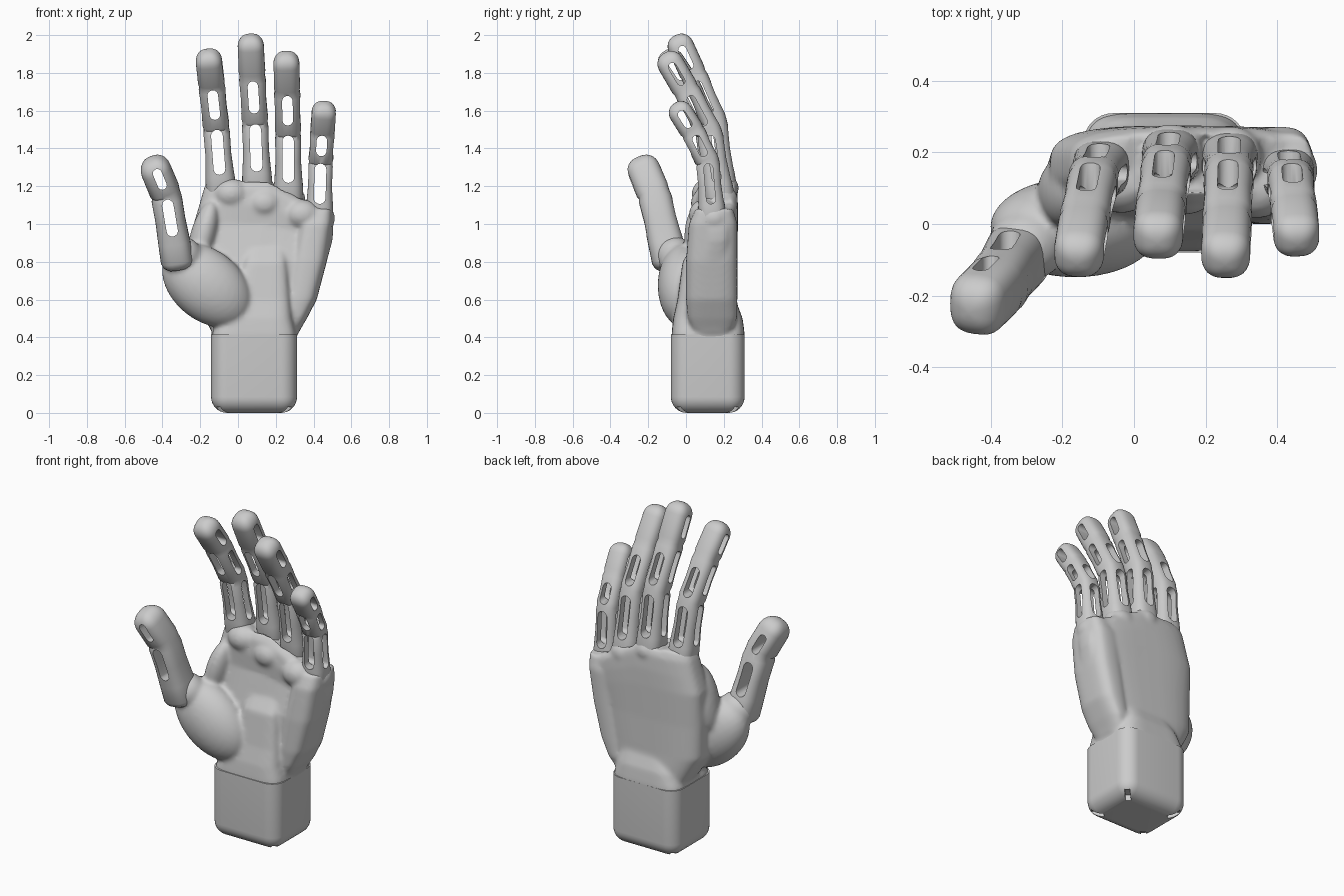
import bpy, bmesh, math
from mathutils import Vector, Matrix

if "Cube" in bpy.data.objects:
    bpy.data.objects.remove(bpy.data.objects["Cube"])

X, Y = Vector((1, 0, 0)), Vector((0, 1, 0))

grey = bpy.data.materials.new("light_grey")
grey.use_nodes = True
grey.diffuse_color = (0.6, 0.6, 0.6, 1)
grey.node_tree.nodes["Principled BSDF"].inputs["Base Color"].default_value = grey.diffuse_color


def superellipse(c, u, v, n=3.0, count=32):
    """Ring of points around c with half axes u and v."""
    ring = []
    for i in range(count):
        a = 2 * math.pi * i / count
        ca, sa = math.cos(a), math.sin(a)
        ring.append(c + u * math.copysign(abs(ca) ** (2 / n), ca)
                    + v * math.copysign(abs(sa) ** (2 / n), sa))
    return ring


def loft(bm, rings):
    """Skin a list of rings and cap both ends."""
    loops = [[bm.verts.new(p) for p in r] for r in rings]
    count = len(loops[0])
    for a, b in zip(loops, loops[1:]):
        for i in range(count):
            j = (i + 1) % count
            bm.faces.new((a[i], a[j], b[j], b[i]))
    bm.faces.new(loops[0][::-1])
    bm.faces.new(loops[-1])


def make(name, bm):
    bmesh.ops.recalc_face_normals(bm, faces=bm.faces)
    mesh = bpy.data.meshes.new(name)
    bm.to_mesh(mesh)
    bm.free()
    mesh.materials.append(grey)
    obj = bpy.data.objects.new(name, mesh)
    bpy.context.collection.objects.link(obj)
    return obj


def finish(obj, cutters=(), angle=40):
    """Cut the openings, bake the modifiers and shade smooth."""
    for c in cutters:
        mod = obj.modifiers.new("opening", 'BOOLEAN')
        mod.operation, mod.solver, mod.object = 'DIFFERENCE', 'EXACT', c
    deps = bpy.context.evaluated_depsgraph_get()
    deps.update()
    mesh = bpy.data.meshes.new_from_object(obj.evaluated_get(deps))
    obj.modifiers.clear()
    obj.data = mesh
    for p in mesh.polygons:
        p.use_smooth = True
    mesh.set_sharp_from_angle(angle=math.radians(angle))
    for c in cutters:
        bpy.data.objects.remove(c)


def slot_cutter(a, b, depth, radius):
    """Round-ended slot from a to b, running through along depth."""
    along = b - a
    along -= depth * along.dot(depth)
    along.normalize()
    side = depth.cross(along)
    outline = []
    for end, start, sign in ((b, 0, -1), (a, math.pi, 1)):
        inner = end + along * radius * sign
        for k in range(9):
            t = start + math.pi * k / 8
            outline.append(inner + side * radius * math.cos(t) + along * radius * math.sin(t))
    bm = bmesh.new()
    mid = (a + b) / 2
    flat = [p - depth * (p - mid).dot(depth) for p in outline]
    loft(bm, [[p - depth * 0.25 for p in flat], [p + depth * 0.25 for p in flat]])
    cutter = make("slot_cutter", bm)
    cutter.hide_render = True
    return cutter


def finger(name, points, rx, ry, flare, spans, slots):
    """Jointed tube with a rounded tip and slots through each segment."""
    pts = [Vector(p) for p in points]
    dirs = [(b - a).normalized() for a, b in zip(pts, pts[1:])]
    last = len(dirs) - 1
    stations = [(0, 0, flare * 0.7), (0, 0.04, flare * 0.9), (0, 0.1, flare),
                (0, 0.35, 1 + (flare - 1) * 0.6), (0, 0.65, 1.0), (0, 0.92, 1.02)]
    for s in range(1, last + 1):
        stations += [(s, 0, 0.95), (s, 0.1, 1.01)]
        if s < last:
            stations += [(s, 0.5, 0.97), (s, 0.9, 1.01)]
    tip = rx / (pts[-1] - pts[-2]).length
    for k in range(9):
        t = math.pi / 2 * k / 8
        stations.append((last, 1 - tip * (1 - math.sin(t)), max(math.cos(t) ** 0.85, 0.06)))
    rings = []
    for s, f, scale in stations:
        d = dirs[s] if f or not s else (dirs[s] + dirs[s - 1]).normalized()
        u = (X - d * d.x).normalized()
        c = pts[s].lerp(pts[s + 1], f)
        rings.append(superellipse(c, u * rx * scale, d.cross(u) * ry * scale, 2.7))
    bm = bmesh.new()
    loft(bm, rings)
    cutters = []
    for s, depth, radius in slots:
        lo, hi = spans[s]
        cutters.append(slot_cutter(pts[s].lerp(pts[s + 1], lo), pts[s].lerp(pts[s + 1], hi), depth, radius))
    finish(make(name, bm), cutters)


# Four fingers, each with front slots in two segments and side slots in three
finger_slots = [(0, Y, 0.031), (1, Y, 0.028), (0, X, 0.024), (1, X, 0.022), (2, X, 0.022)]
spans = [(0.36, 0.97), (0.18, 0.86), (0.14, 0.72)]
fingers = {
    "index_finger": ([(-.085, .165, 1.12), (-.115, .115, 1.51), (-.14, .0, 1.74), (-.16, -.115, 1.915)], .07, .07),
    "middle_finger": ([(.105, .195, 1.13), (.09, .15, 1.54), (.075, .04, 1.79), (.065, -.055, 2.0)], .07, .07),
    "ring_finger": ([(.268, .19, 1.07), (.265, .125, 1.48), (.26, .0, 1.71), (.255, -.115, 1.905)], .069, .07),
    "little_finger": ([(.428, .145, .98), (.438, .115, 1.33), (.447, .035, 1.49), (.458, -.06, 1.64)], .065, .064),
}
for name, (points, rx, ry) in fingers.items():
    finger(name, points, rx, ry, 1.17, spans, finger_slots)

# Thumb, with a front slot in each of its two segments
finger("thumb", [(-.315, -.075, .77), (-.382, -.17, 1.16), (-.462, -.25, 1.35)], .08, .088, 1.1,
       [(.42, .92), (.12, .68)], [(0, Y, .03), (1, Y, .024)])

# Palm: lofted body, outer heel, wrist wedge and muscle pads fused into one skin
palm = bmesh.new()


def body(sections, n, slope=0.0):
    rings = []
    for z, x0, x1, y0, y1 in sections:
        c = Vector(((x0 + x1) / 2, (y0 + y1) / 2, z))
        ring = superellipse(c, X * (x1 - x0) / 2, Y * (y1 - y0) / 2, n, 48)
        for p in ring:
            p.z -= slope * max(0, p.x - 0.15) * max(0, z - 0.8)
        rings.append(ring)
    loft(palm, rings)


body([(.40, -.12, .28, .03, .28), (.5, -.18, .35, .01, .275), (.6, -.235, .41, .01, .27),
      (.8, -.24, .47, .015, .27), (1.0, -.235, .5, .055, .275), (1.1, -.205, .505, .05, .275),
      (1.19, -.18, .5, .06, .27), (1.235, -.16, .475, .09, .25)], 3.2, 1.25)
body([(.42, .26, .32, .06, .22), (.45, .25, .335, .03, .25), (.5, .24, .365, .01, .27),
      (.6, .25, .417, .0, .272), (.8, .28, .47, .0, .272), (1.0, .32, .5, .015, .272),
      (1.08, .36, .5, .05, .25)], 3)
body([(.36, -.14, .31, -.076, .31), (.42, -.14, .31, -.076, .31), (.5, -.1, .29, -.068, .3),
      (.6, -.04, .28, -.045, .262), (.8, .03, .26, -.018, .2), (.9, .05, .25, .045, .2)], 5)


def pad(center, radii, tilt=0.0):
    m = Matrix.Translation(center) @ Matrix.Rotation(tilt, 4, 'Y') @ Matrix.Diagonal((*radii, 1))
    bmesh.ops.create_uvsphere(palm, u_segments=32, v_segments=16, radius=1, matrix=m)


pad((-.165, -.01, .675), (.27, .14, .185), math.radians(40))   # thumb muscle
pad((-.3, -.06, .83), (.11, .1, .105))                         # thumb root
pad((-.185, .09, .93), (.07, .1, .2), math.radians(15))        # thumb web
for x, y, z in ((-.035, .11, 1.16), (.14, .105, 1.11), (.34, .095, 1.05)):
    pad((x, y, z), (.095, .08, .08))                           # finger pads
for x, y, z in ((-.085, .165, 1.18), (.105, .195, 1.19), (.268, .19, 1.13), (.425, .15, 1.03)):
    pad((x, y, z), (.09, .085, .075))                          # knuckles

palm_obj = make("palm", palm)
remesh = palm_obj.modifiers.new("fuse", 'REMESH')
remesh.mode, remesh.voxel_size = 'VOXEL', 0.011
soften = palm_obj.modifiers.new("soften", 'SMOOTH')
soften.factor, soften.iterations = 0.5, 10
finish(palm_obj, angle=60)

# Wrist block: rounded sides and bottom, flat top, small notches under the corners
wrist = bmesh.new()
bmesh.ops.create_cube(wrist, size=1, matrix=Matrix.Translation((.085, .115, .2075))
                      @ Matrix.Diagonal((.455, .39, .415, 1)))
edges = [e for e in wrist.edges if min(v.co.z for v in e.verts) < 0.2]
bmesh.ops.bevel(wrist, geom=edges, offset=0.085, segments=8, profile=0.5, affect='EDGES')
notches = []
for sx in (-1, 1):
    for sy in (-1, 1):
        bm = bmesh.new()
        bmesh.ops.create_cube(bm, size=1, matrix=Matrix.Translation((.085 + sx * .165, .115 + sy * .13, .01))
                              @ Matrix.Rotation(sx * sy * math.pi / 4, 4, 'Z')
                              @ Matrix.Diagonal((.07, .03, .05, 1)))
        cutter = make("notch_cutter", bm)
        cutter.hide_render = True
        notches.append(cutter)
finish(make("wrist", wrist), notches)
